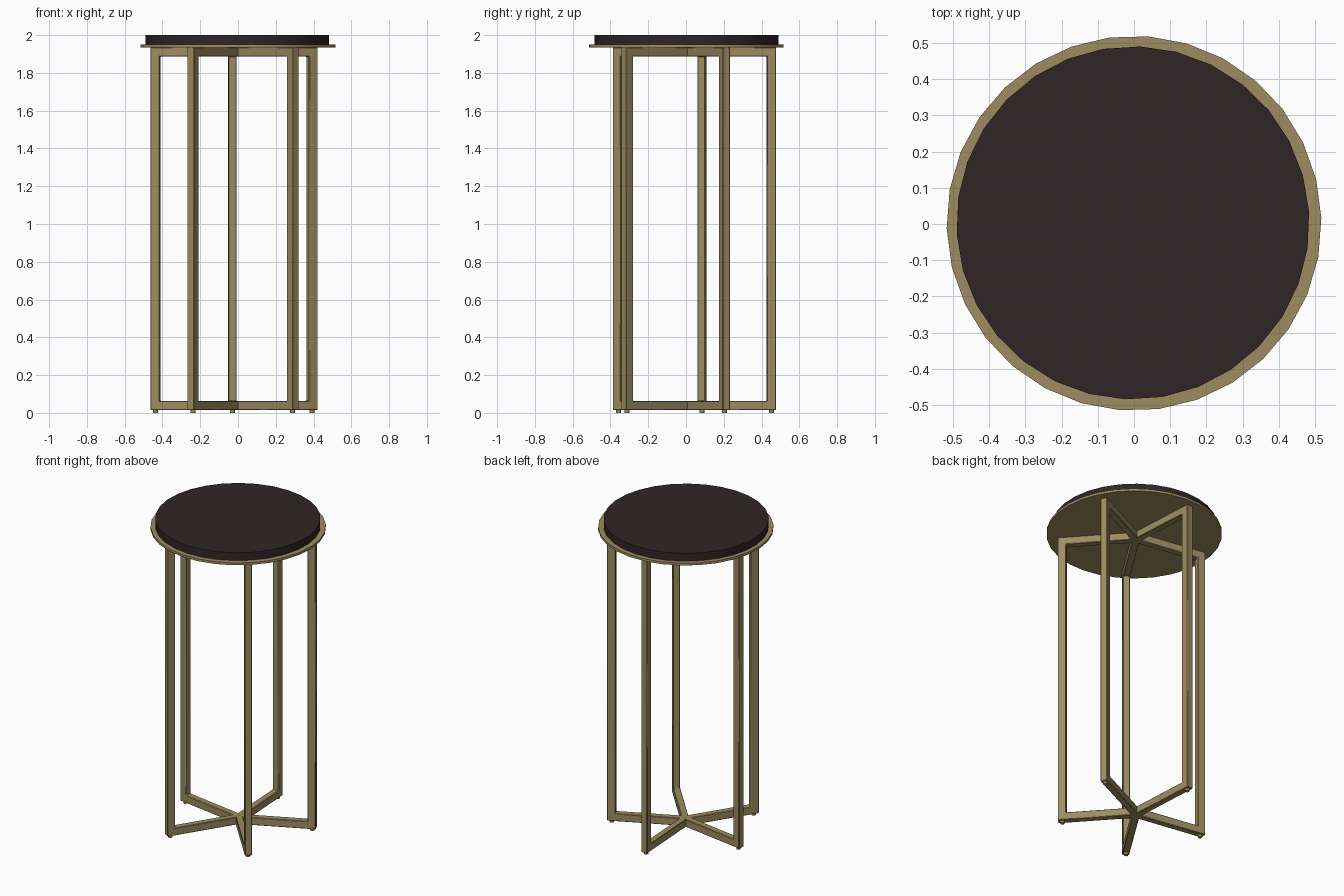
import bpy
import bmesh
from math import radians
from mathutils import Matrix, Vector

cube = bpy.data.objects.get("Cube")
if cube:
    bpy.data.objects.remove(cube, do_unlink=True)


def make_material(name, color):
    mat = bpy.data.materials.new(name)
    mat.use_nodes = True
    mat.diffuse_color = color
    mat.node_tree.nodes["Principled BSDF"].inputs["Base Color"].default_value = color
    return mat


brass = make_material("brushed brass", (0.34, 0.265, 0.12, 1))
dark_wood = make_material("dark wood", (0.03, 0.018, 0.019, 1))


def finish(bm, name, mat, bevel):
    bmesh.ops.recalc_face_normals(bm, faces=bm.faces)
    mesh = bpy.data.meshes.new(name)
    bm.to_mesh(mesh)
    bm.free()
    mesh.materials.append(mat)
    obj = bpy.data.objects.new(name, mesh)
    bpy.context.collection.objects.link(obj)
    if bevel:
        mod = obj.modifiers.new("soft edges", "BEVEL")
        mod.width = bevel
        mod.segments = 1
        mod.limit_method = "ANGLE"
    bpy.ops.object.select_all(action="DESELECT")
    obj.select_set(True)
    bpy.context.view_layer.objects.active = obj
    bpy.ops.object.shade_smooth_by_angle(angle=radians(30))
    return obj


def disc(name, mat, radius, bottom, top, center, sides=30, turn=0, bevel=0):
    bm = bmesh.new()
    place = Matrix.Translation((*center, (bottom + top) / 2)) @ Matrix.Rotation(radians(turn), 4, "Z")
    bmesh.ops.create_cone(bm, cap_ends=True, segments=sides, radius1=radius,
                          radius2=radius, depth=top - bottom, matrix=place)
    return finish(bm, name, mat, bevel)


# Round top resting on a thin, slightly wider plate
disc("table_top", dark_wood, 0.487, 1.948, 2.0, (-0.003, 0.003), turn=-2.3)
disc("top_plate", brass, 0.517, 1.934, 1.949, (0, 0.002), turn=-4.4)

# Five C-shaped frames meeting at a central axis
HUB = Vector((-0.004, 0.014, 0))
LOW, HIGH, BAR = 0.014, 1.936, 0.049
OUTER, WIDTH = 0.463, 0.042
INNER = OUTER - BAR
profile = [(0, LOW), (OUTER, LOW), (OUTER, HIGH), (0, HIGH),
           (0, HIGH - BAR), (INNER, HIGH - BAR), (INNER, LOW + BAR), (0, LOW + BAR)]

for number, angle in enumerate((25.6, 93.4, 170.8, 237.7, 312), 1):
    turn = Matrix.Rotation(radians(angle), 4, "Z")
    bm = bmesh.new()
    face = bm.faces.new([bm.verts.new((r, -WIDTH / 2, z)) for r, z in profile])
    side = bmesh.ops.extrude_face_region(bm, geom=[face])
    verts = [v for v in side["geom"] if isinstance(v, bmesh.types.BMVert)]
    bmesh.ops.translate(bm, verts=verts, vec=(0, WIDTH, 0))
    bmesh.ops.transform(bm, matrix=Matrix.Translation(HUB) @ turn, verts=bm.verts)
    finish(bm, f"leg_frame_{number}", brass, 0.003)

    # Small round glide under each leg
    spot = HUB + turn @ Vector(((OUTER + INNER) / 2, 0, 0))
    disc(f"foot_{number}", brass, 0.013, 0, LOW + 0.002, spot.xy, sides=16)
